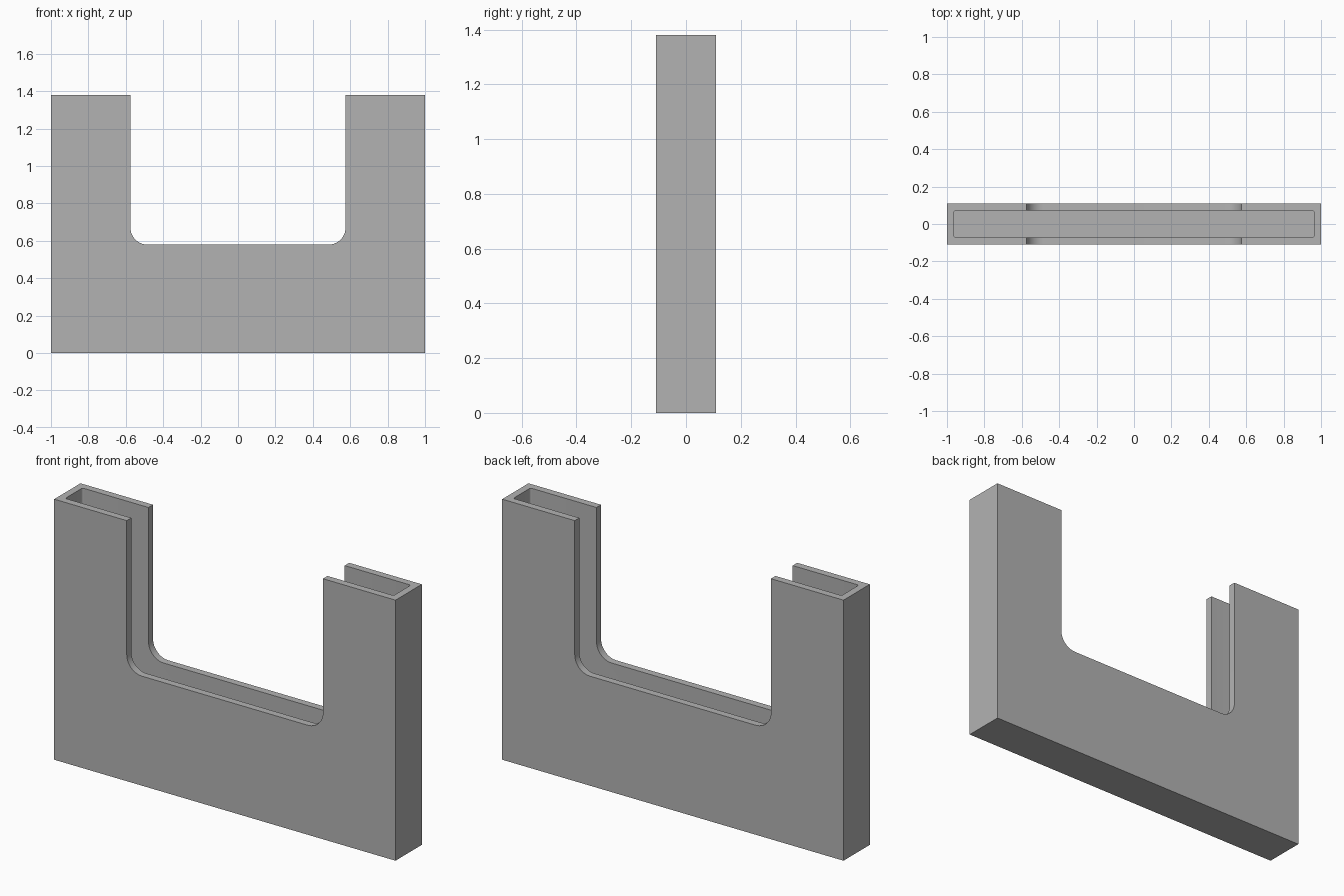
import bpy
import bmesh
from math import sin, cos, pi, radians

if "Cube" in bpy.data.objects:
    bpy.data.objects.remove(bpy.data.objects["Cube"], do_unlink=True)

HALF_W, HALF_D, HEIGHT = 1.0, 0.11, 1.38
WALL = 0.038
NOTCH_X, NOTCH_Z, FILLET = 0.575, 0.58, 0.09

grey = bpy.data.materials.new("plain grey")
grey.use_nodes = True
colour = (0.45, 0.45, 0.45, 1)
grey.diffuse_color = colour
grey.node_tree.nodes["Principled BSDF"].inputs["Base Color"].default_value = colour


def arc(cx, cy, r, start, end, steps):
    """Points along a circular arc, angles in degrees."""
    angles = [radians(start + (end - start) * i / steps) for i in range(steps + 1)]
    return [(cx + r * cos(a), cy + r * sin(a)) for a in angles]


def prism(name, points, offset):
    """Closed prism from 3D outline points pushed along an offset."""
    bm = bmesh.new()
    face = bm.faces.new([bm.verts.new(p) for p in points])
    grown = bmesh.ops.extrude_face_region(bm, geom=[face])
    verts = [v for v in grown["geom"] if isinstance(v, bmesh.types.BMVert)]
    bmesh.ops.translate(bm, verts=verts, vec=offset)
    bmesh.ops.recalc_face_normals(bm, faces=bm.faces)
    mesh = bpy.data.meshes.new(name)
    bm.to_mesh(mesh)
    bm.free()
    obj = bpy.data.objects.new(name, mesh)
    bpy.context.collection.objects.link(obj)
    mesh.materials.append(grey)
    return obj


# U-shaped body: right half of the outline, then its mirror image
half = [(HALF_W, 0), (HALF_W, HEIGHT), (NOTCH_X, HEIGHT)]
half += arc(NOTCH_X - FILLET, NOTCH_Z + FILLET, FILLET, 0, -90, 12)
outline = half + [(-x, z) for x, z in reversed(half)]
sleeve = prism("u_shaped_sleeve", [(x, -HALF_D, z) for x, z in outline], (0, 2 * HALF_D, 0))

# Hollow slot inside, open along the top, with slightly rounded corners
ix, iy, r = HALF_W - WALL, HALF_D - WALL, 0.01
slot = []
for k, (sx, sy) in enumerate([(1, 1), (-1, 1), (-1, -1), (1, -1)]):
    slot += arc(sx * (ix - r), sy * (iy - r), r, 90 * k, 90 * k + 90, 4)
cutter = prism("slot_cutter", [(x, y, WALL) for x, y in slot], (0, 0, 2 * HEIGHT))
cutter.hide_render = True

cut = sleeve.modifiers.new("slot", 'BOOLEAN')
cut.operation = 'DIFFERENCE'
cut.solver = 'EXACT'
cut.object = cutter

bpy.ops.object.select_all(action='DESELECT')
sleeve.select_set(True)
bpy.context.view_layer.objects.active = sleeve
bpy.ops.object.modifier_apply(modifier="slot")
bpy.data.objects.remove(cutter, do_unlink=True)
bpy.ops.object.shade_smooth_by_angle(angle=radians(30))
